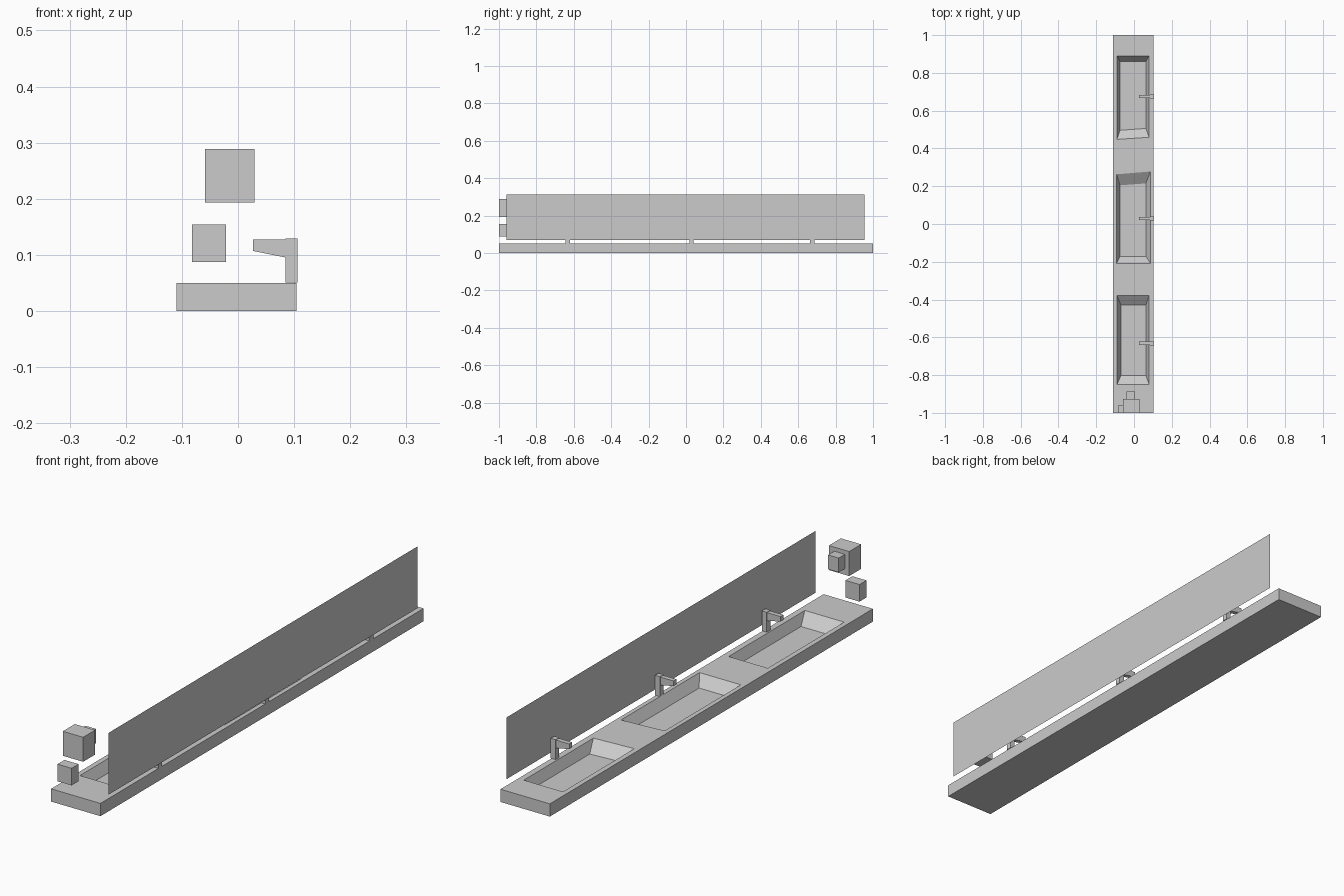
import bpy, bmesh

if "Cube" in bpy.data.objects:
    bpy.data.objects.remove(bpy.data.objects["Cube"])


def make_object(name, bm):
    bmesh.ops.recalc_face_normals(bm, faces=bm.faces)
    mesh = bpy.data.meshes.new(name)
    bm.to_mesh(mesh)
    bm.free()
    ob = bpy.data.objects.new(name, mesh)
    bpy.context.collection.objects.link(ob)
    return ob


def loft(name, rings):
    """Closed solid through a stack of equally sized rings of points."""
    bm = bmesh.new()
    loops = [[bm.verts.new(p) for p in ring] for ring in rings]
    n = len(loops[0])
    for a, b in zip(loops, loops[1:]):
        for i in range(n):
            j = (i + 1) % n
            bm.faces.new((a[i], a[j], b[j], b[i]))
    bm.faces.new(loops[0])
    bm.faces.new(loops[-1])
    return make_object(name, bm)


def box(name, x, y, z):
    return loft(name, [[(x[0], y[0], h), (x[1], y[0], h),
                        (x[1], y[1], h), (x[0], y[1], h)] for h in z])


def extrude_y(name, profile, y, width):
    return loft(name, [[(px, y + s * width / 2, pz) for px, pz in profile]
                       for s in (-1, 1)])


# Long counter slab
TOP, FLOOR = 0.05, 0.01
counter = box("counter", (-0.11, 0.104), (-1, 1), (0, TOP))

# Three sloped basins: rim and floor corners, front left going anticlockwise
basins = [
    ([(-0.09, 0.448), (0.08, 0.459), (0.08, 0.89), (-0.09, 0.89)],
     [(-0.074, 0.496), (0.063, 0.506), (0.063, 0.861), (-0.074, 0.861)]),
    ([(-0.092, -0.208), (0.087, -0.208), (0.087, 0.278), (-0.092, 0.263)],
     [(-0.074, -0.171), (0.063, -0.171), (0.063, 0.215), (-0.074, 0.205)]),
    ([(-0.09, -0.85), (0.08, -0.85), (0.08, -0.378), (-0.09, -0.378)],
     [(-0.069, -0.802), (0.063, -0.802), (0.063, -0.43), (-0.069, -0.43)]),
]
for rim, floor in basins:
    cutter = loft("basin_cutter", [[(x, y, z) for x, y in pts] for pts, z in
                                   ((floor, FLOOR), (rim, TOP), (rim, TOP + 0.03))])
    cutter.hide_render = True
    mod = counter.modifiers.new("basin", "BOOLEAN")
    mod.operation = "DIFFERENCE"
    mod.solver = "EXACT"
    mod.object = cutter
    bpy.context.view_layer.objects.active = counter
    bpy.ops.object.modifier_apply(modifier=mod.name)
    bpy.data.objects.remove(cutter)

# Taps: upright post with a tapered spout
spout_profile = [(0.087, 0.095), (0.087, 0.127), (0.027, 0.127), (0.027, 0.107)]
for i, y in enumerate((0.675, 0.029, -0.632), 1):
    box(f"tap_post_{i}", (0.085, 0.106), (y - 0.011, y + 0.011), (0.051, 0.129))
    extrude_y(f"tap_spout_{i}", spout_profile, y, 0.018)

# Mirror: single thin sheet along the wall, facing the basins
bm = bmesh.new()
bm.faces.new([bm.verts.new((0.11, y, z)) for y, z in
              ((-0.96, 0.07), (-0.96, 0.312), (0.955, 0.312), (0.955, 0.07))])
mirror = make_object("mirror", bm)
if mirror.data.polygons[0].normal.x > 0:
    mirror.data.flip_normals()

# Wall-mounted dispensers on the end wall
box("towel_dispenser", (-0.059, 0.029), (-1, -0.926), (0.193, 0.289))
box("towel_dispenser_front", (-0.04, 0.006), (-0.926, -0.888), (0.217, 0.273))
box("soap_dispenser", (-0.082, -0.021), (-1, -0.957), (0.087, 0.154))
